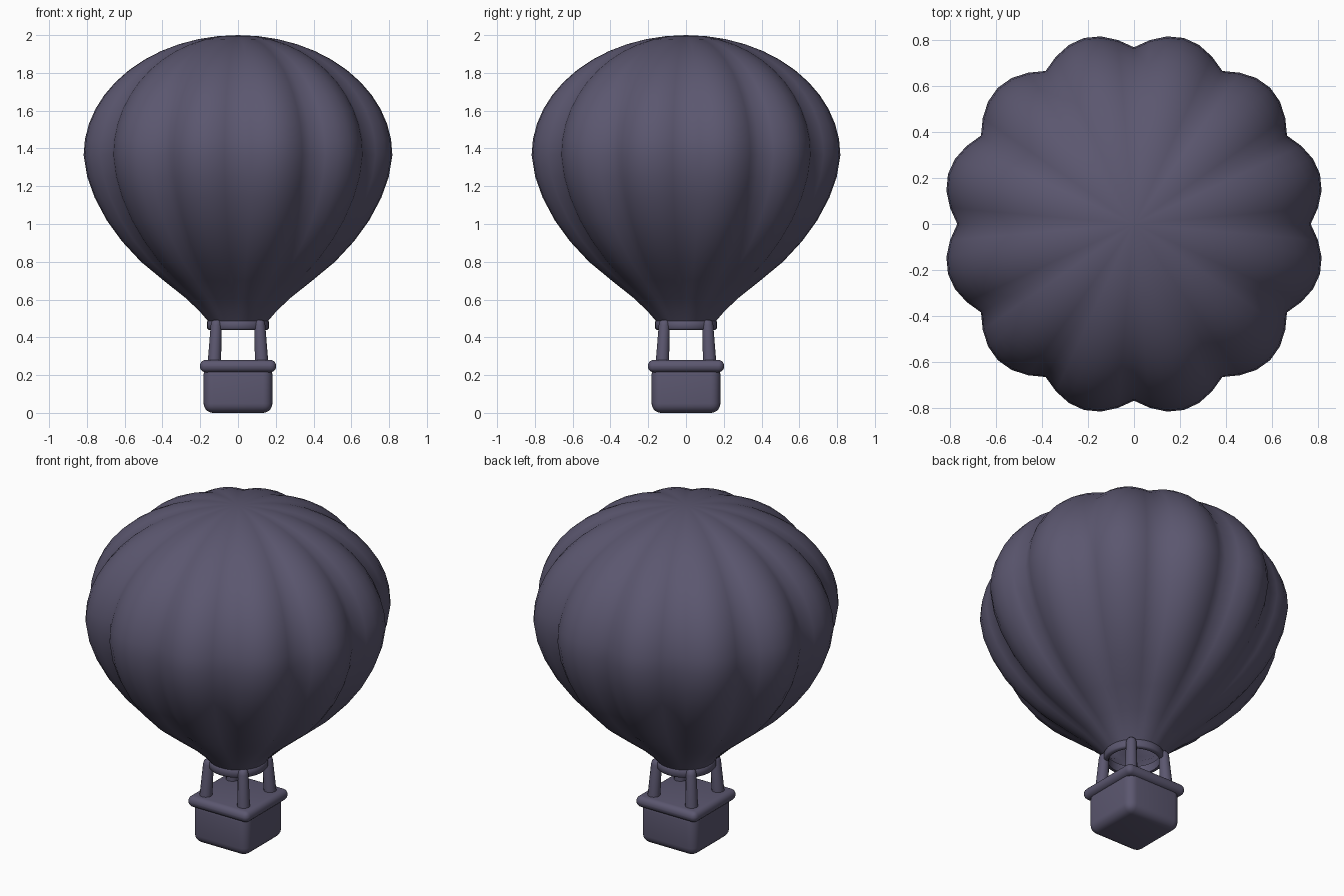
import bpy, bmesh, math
from mathutils import Vector

if "Cube" in bpy.data.objects:
    bpy.data.objects.remove(bpy.data.objects["Cube"])

slate = bpy.data.materials.new("slate purple")
slate.diffuse_color = (0.105, 0.095, 0.16, 1)
slate.use_nodes = True
slate.node_tree.nodes["Principled BSDF"].inputs["Base Color"].default_value = slate.diffuse_color

def finish(name, bm, angle=50):
    bmesh.ops.recalc_face_normals(bm, faces=bm.faces)
    me = bpy.data.meshes.new(name)
    bm.to_mesh(me)
    bm.free()
    ob = bpy.data.objects.new(name, me)
    bpy.context.collection.objects.link(ob)
    me.materials.append(slate)
    bpy.ops.object.select_all(action='DESELECT')
    ob.select_set(True)
    bpy.context.view_layer.objects.active = ob
    bpy.ops.object.shade_smooth_by_angle(angle=math.radians(angle))
    return ob

def lathe(bm, profile, segs, radius, close=False):
    rings = [[bm.verts.new((radius(r, z, a) * math.cos(a), radius(r, z, a) * math.sin(a), z))
              for a in (2 * math.pi * i / segs for i in range(segs))] for r, z in profile]
    pairs = list(zip(rings, rings[1:])) + ([(rings[-1], rings[0])] if close else [])
    for lo, hi in pairs:
        for i in range(segs):
            j = (i + 1) % segs
            bm.faces.new((lo[i], lo[j], hi[j], hi[i]))
    return rings

def rounded_box(name, half, z0, z1, bevel, segs=4):
    bm = bmesh.new()
    bmesh.ops.create_cube(bm, size=1)
    for v in bm.verts:
        v.co = (v.co.x * 2 * half, v.co.y * 2 * half, z0 if v.co.z < 0 else z1)
    bmesh.ops.bevel(bm, geom=bm.edges[:], offset=bevel, segments=segs, profile=0.5, affect='EDGES')
    return finish(name, bm)

# Envelope: twelve scalloped gores, fading out at the neck and the crown
def gore(r, z, a):
    return r * (1 + 0.09 * abs(math.sin(6 * a)) * min(1, max(0, (z - 0.48) / 0.35)))

lower = [(0.145, 0.47), (0.20, 0.535), (0.27, 0.605), (0.38, 0.70), (0.487, 0.80),
         (0.58, 0.91), (0.655, 1.02), (0.715, 1.14), (0.752, 1.25)]
upper = [(0.77 * math.cos(t), 1.365 + 0.635 * math.sin(t))
         for t in (math.pi / 2 * i / 12 for i in range(12))]
bm = bmesh.new()
rings = lathe(bm, lower + upper, 72, gore)
top = bm.verts.new((0, 0, 2))
for i in range(72):
    bm.faces.new((rings[-1][i], rings[-1][(i + 1) % 72], top))
finish("envelope", bm, 60)

# Mouth ring
bm = bmesh.new()
lathe(bm, [(0.14, 0.44), (0.157, 0.44), (0.164, 0.448), (0.164, 0.482), (0.157, 0.49), (0.14, 0.49)],
      36, lambda r, z, a: r, close=True)
finish("mouth_ring", bm)

# Basket and its padded rim
rounded_box("basket", 0.182, 0.0, 0.255, 0.05, 5)
rounded_box("basket_rim", 0.202, 0.215, 0.28, 0.0315, 5)

# Four leaning struts with rounded tops
for sx, sy, name in ((-1, -1, "front_left"), (1, -1, "front_right"), (-1, 1, "back_left"), (1, 1, "back_right")):
    bm = bmesh.new()
    prof = [(0.036, 0.25), (0.029, 0.465), (0.025, 0.483), (0.015, 0.492)]
    rs = lathe(bm, prof, 12, lambda r, z, a: r)
    bm.faces.new(rs[-1])
    bm.faces.new(rs[0])
    for v in bm.verts:
        off = 0.126 - 0.012 * (v.co.z - 0.25) / 0.24
        v.co += Vector((sx * off, sy * off, 0))
    finish(name + "_strut", bm)
